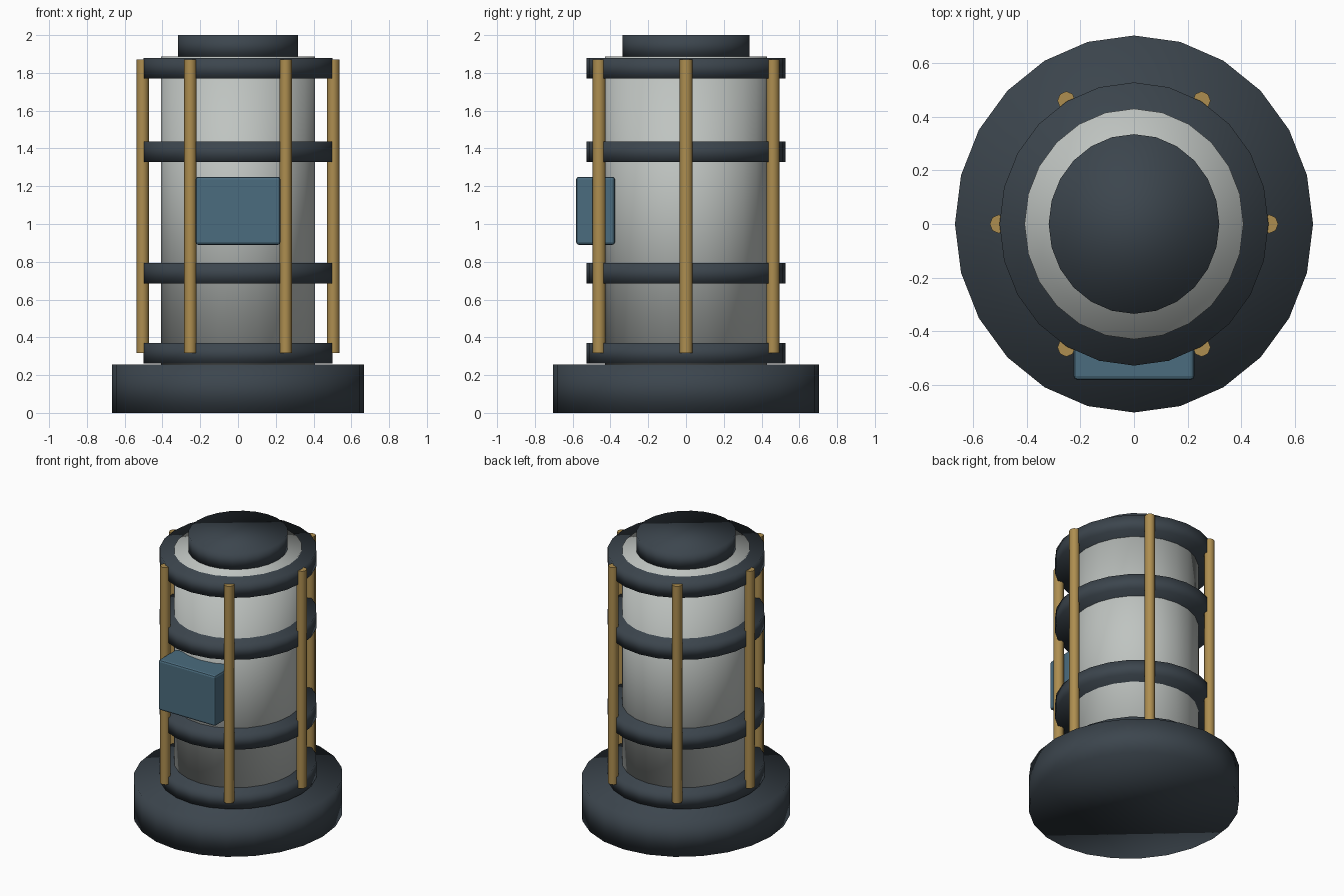
import bpy
import math

if "Cube" in bpy.data.objects:
    bpy.data.objects.remove(bpy.data.objects["Cube"])

SX = 0.95  # the whole model is slightly narrower in x


def material(name, rgb):
    m = bpy.data.materials.new(name)
    m.diffuse_color = (*rgb, 1.0)
    m.use_nodes = True
    m.node_tree.nodes["Principled BSDF"].inputs["Base Color"].default_value = m.diffuse_color
    return m


DARK = material("dark_metal", (0.045, 0.06, 0.075))
PALE = material("pale_shell", (0.52, 0.55, 0.53))
BRASS = material("brass", (0.42, 0.27, 0.08))
BLUE = material("blue_panel", (0.07, 0.15, 0.21))


def cylinder(name, r, z0, z1, mat, x=0.0, y=0.0, sides=24):
    """Upright cylinder from z0 to z1, squeezed in x."""
    bpy.ops.mesh.primitive_cylinder_add(
        vertices=sides, radius=r, depth=z1 - z0, location=(x * SX, y, (z0 + z1) / 2))
    ob = bpy.context.object
    ob.name = name
    ob.scale.x = SX
    bpy.ops.object.transform_apply(location=False, rotation=False, scale=True)
    ob.data.materials.append(mat)
    return ob


# Body: base, shell and cap
for args in (("base", 0.703, 0.0, 0.255, DARK),
             ("shell", 0.43, 0.25, 1.886, PALE),
             ("top_cap", 0.335, 1.88, 2.0, DARK)):
    cylinder(*args)
    bpy.ops.object.shade_smooth()

# Four bands around the shell
for i, z in enumerate((0.315, 0.74, 1.382, 1.825)):
    cylinder(f"band_{i + 1}", 0.528, z - 0.054, z + 0.054, DARK)
    bpy.ops.object.shade_smooth()

# Six upright rods
for i in range(6):
    a = i * math.pi / 3
    cylinder(f"rod_{i + 1}", 0.035, 0.317, 1.87, BRASS,
             0.531 * math.cos(a), 0.531 * math.sin(a), sides=8)
    bpy.ops.object.shade_smooth_by_angle(angle=math.radians(50))

# Control box on the front
bpy.ops.mesh.primitive_cube_add(size=1, location=(0, -0.479, 1.07))
box = bpy.context.object
box.name = "control_box"
box.scale = (0.45, 0.205, 0.36)
bpy.ops.object.transform_apply(location=False, rotation=False, scale=True)
bevel = box.modifiers.new("soft_edges", 'BEVEL')
bevel.width = 0.014
bevel.segments = 2
box.data.materials.append(BLUE)
